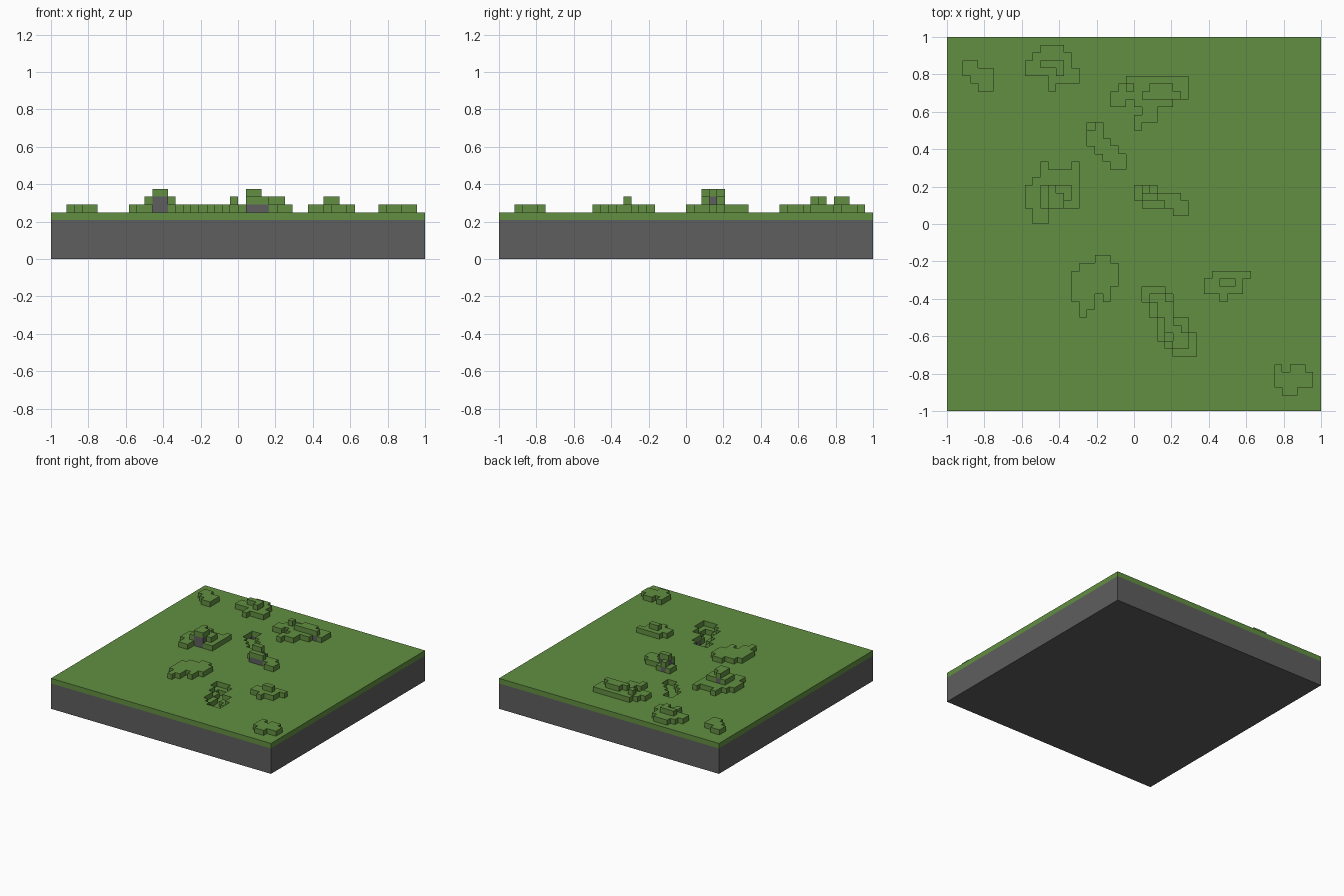
import bpy, bmesh

cube = bpy.data.objects.get("Cube")
if cube:
    bpy.data.objects.remove(cube, do_unlink=True)


def material(name, color):
    m = bpy.data.materials.new(name)
    m.use_nodes = True
    m.diffuse_color = (*color, 1)
    m.node_tree.nodes["Principled BSDF"].inputs["Base Color"].default_value = (*color, 1)
    return m


grass = material("grass green", (0.122, 0.275, 0.053))
stone = material("stone grey", (0.112, 0.112, 0.112))

N = 48            # blocks along each side
CELL = 2 / N
BASE = 6          # blocks from the ground to the lawn
LEVEL = {"#": 1, "H": 2, "T": 3, "-": -1, "=": -2, "_": -3, ".": 0}

# Mounds and pits: first column, first row from the back, block plan
PATCHES = [
    (2, 3, ["##..",
            "####",
            ".###",
            "..##"]),
    (10, 1, ["..###..",
             ".#####.",
             "##HHH#.",
             "####H##",
             "...####",
             "...#..."]),
    (21, 5, ["..########",
             ".#H##HHH##",
             "####HHHHH#",
             "##.#####..",
             "....##....",
             "...###....",
             "...#......"]),
    (18, 11, ["=-...",
              "--...",
              "---..",
              ".---.",
              "..---",
              "...--"]),
    (10, 16, ["..#...#",
              "..#####",
              ".######",
              "##HTHH#",
              "##HTTH#",
              "##HTT##",
              ".##....",
              ".##...."]),
    (24, 19, ["#H#....",
              "#TT###.",
              ".HHH###",
              ".....##"]),
    (16, 28, ["...##.",
              ".#####",
              "######",
              "######",
              "#####.",
              "###.#.",
              ".##...",
              ".#...."]),
    (33, 30, [".#####",
              "##HH#.",
              "#####.",
              "..#..."]),
    (25, 32, ["---....",
              "-==-...",
              ".-==...",
              ".-==...",
              "..-=--.",
              "..-==-.",
              "..-_==-",
              "...-==-",
              "....---"]),
    (42, 42, ["#.##.",
              "#####",
              "#####",
              ".##.."]),
]

heights = {(c, r): BASE for c in range(N) for r in range(N)}
for col, row, plan in PATCHES:
    for r, line in enumerate(plan):
        for c, mark in enumerate(line):
            heights[col + c, row + r] += LEVEL[mark]

bm = bmesh.new()


def face(corners, mat):
    # Grid corners to model space, rows running from back to front
    verts = [bm.verts.new((c * CELL - 1, 1 - r * CELL, z * CELL)) for c, r, z in corners]
    bm.faces.new(verts).material_index = mat


def wall(a, b, low, high, mat):
    if high > low:
        face([(*a, low), (*b, low), (*b, high), (*a, high)], mat)


# Each column has one grass block on top of stone
for (c, r), top in heights.items():
    nw, ne, se, sw = (c, r), (c + 1, r), (c + 1, r + 1), (c, r + 1)
    face([(*p, top) for p in (sw, se, ne, nw)], 0)
    for nb, a, b in (((c, r + 1), sw, se), ((c + 1, r), se, ne),
                     ((c, r - 1), ne, nw), ((c - 1, r), nw, sw)):
        low = heights.get(nb, 0)
        wall(a, b, max(low, top - 1), top, 0)
        wall(a, b, low, top - 1, 1)

# Underside
face([(0, 0, 0), (N, 0, 0), (N, N, 0), (0, N, 0)], 1)

bmesh.ops.remove_doubles(bm, verts=bm.verts[:], dist=CELL / 100)
mesh = bpy.data.meshes.new("block_terrain")
bm.to_mesh(mesh)
bm.free()
mesh.materials.append(grass)
mesh.materials.append(stone)
terrain = bpy.data.objects.new("block_terrain", mesh)
bpy.context.collection.objects.link(terrain)
